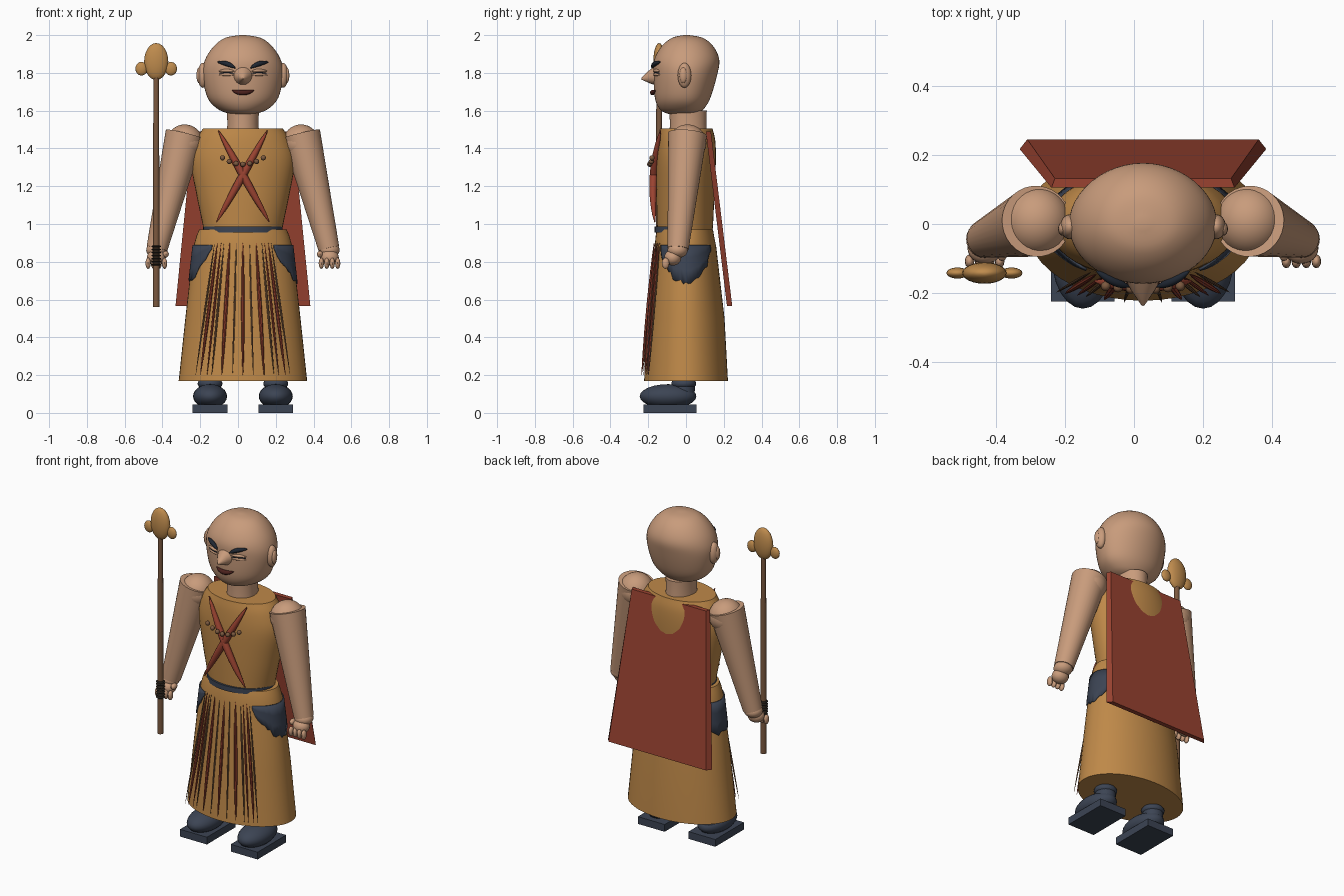
import bpy, bmesh, random
from math import sin, cos, pi, sqrt, radians
from mathutils import Vector, Matrix

if "Cube" in bpy.data.objects:
    bpy.data.objects.remove(bpy.data.objects["Cube"])
random.seed(4)
CX = 0.026  # the figure's own centre line


def material(name, r, g, b):
    m = bpy.data.materials.new(name)
    m.use_nodes = True
    m.diffuse_color = (r, g, b, 1)
    node = next(n for n in m.node_tree.nodes if n.type == 'BSDF_PRINCIPLED')
    node.inputs["Base Color"].default_value = (r, g, b, 1)
    node.inputs["Roughness"].default_value = 0.8
    return m


skin = material("skin", 0.58, 0.33, 0.2)
ochre = material("ochre cloth", 0.52, 0.25, 0.066)
red = material("red cloth", 0.32, 0.055, 0.03)
navy = material("navy cloth", 0.045, 0.058, 0.088)
wood = material("brown wood", 0.2, 0.1, 0.05)
gold = material("gourd", 0.52, 0.26, 0.075)
ink = material("brow ink", 0.014, 0.02, 0.032)
lip = material("dark lip", 0.07, 0.015, 0.012)
cord = material("dark cord", 0.02, 0.016, 0.012)


def finish(name, bm, mat, smooth=True):
    bmesh.ops.recalc_face_normals(bm, faces=bm.faces)
    me = bpy.data.meshes.new(name)
    bm.to_mesh(me)
    bm.free()
    me.materials.append(mat)
    ob = bpy.data.objects.new(name, me)
    bpy.context.collection.objects.link(ob)
    if smooth:
        bpy.ops.object.select_all(action='DESELECT')
        ob.select_set(True)
        bpy.context.view_layer.objects.active = ob
        bpy.ops.object.shade_smooth_by_angle(angle=radians(40))
    return ob


def loft(name, rings, mat, smooth=True):
    bm = bmesh.new()
    rows = [[bm.verts.new(p) for p in ring] for ring in rings]
    n = len(rows[0])
    for a, b in zip(rows, rows[1:]):
        for i in range(n):
            j = (i + 1) % n
            bm.faces.new((a[i], a[j], b[j], b[i]))
    bm.faces.new(rows[0])
    bm.faces.new(rows[-1])
    return finish(name, bm, mat, smooth)


def oval_point(a, hx, front, back):
    # front and back halves have separate depths
    return CX + hx * cos(a), sin(a) * (back if sin(a) > 0 else -front)


def ovals(profile, n=40):
    return [[(*oval_point(2 * pi * i / n, hx, f, b), z) for i in range(n)] for z, hx, f, b in profile]


def smooth_profile(p, steps=5):
    # Catmull-Rom through the profile rows
    p = [Vector(r) for r in p]
    out = []
    for i in range(len(p) - 1):
        a, b, c, d = p[max(i - 1, 0)], p[i], p[i + 1], p[min(i + 2, len(p) - 1)]
        for k in range(steps):
            t = k / steps
            out.append(b + (c - a) * t / 2 + (a * 2 - b * 5 + c * 4 - d) * t * t / 2
                       + (b * 3 - a - c * 3 + d) * t ** 3 / 2)
    return out + [p[-1]]


def tube(name, path, radii, mat, n=20):
    rings = []
    for i, p in enumerate(path):
        t = Vector(path[min(i + 1, len(path) - 1)]) - Vector(path[max(i - 1, 0)])
        q = t.to_track_quat('Z', 'Y')
        rings.append([Vector(p) + q @ Vector((cos(2 * pi * k / n), sin(2 * pi * k / n), 0)) * radii[i]
                      for k in range(n)])
    return loft(name, rings, mat)


def spindle(name, a, mid, b, r, mat, n=10):
    # curved stroke passing through mid, thin at both ends
    a, mid, b = Vector(a), Vector(mid), Vector(b)
    c = mid * 2 - (a + b) / 2
    ts = [i / 12 for i in range(13)]
    path = [a * (1 - t) ** 2 + c * 2 * t * (1 - t) + b * t * t for t in ts]
    return tube(name, path, [r * (0.12 + 0.88 * sin(pi * t) ** 0.7) if 0 < t < 1 else r * 0.12 for t in ts], mat, n)


def ellipsoid(name, c, size, mat, seg=24):
    bm = bmesh.new()
    bmesh.ops.create_uvsphere(bm, u_segments=seg, v_segments=seg // 2, radius=1,
                              matrix=Matrix.Translation(c) @ Matrix.Diagonal((*size, 1)))
    return finish(name, bm, mat)


# head and neck: height, half width, front, back
head = [(1.578, 0.03, -0.05, 0.03), (1.585, 0.075, -0.1, 0.06), (1.61, 0.135, -0.14, 0.095),
        (1.67, 0.188, -0.165, 0.13), (1.79, 0.214, -0.172, 0.165), (1.87, 0.2, -0.168, 0.176),
        (1.94, 0.155, -0.13, 0.145), (1.985, 0.095, -0.075, 0.09), (2.0, 0.015, -0.012, 0.015)]
loft("head", ovals(smooth_profile(head), 48), skin)
loft("neck", ovals([(1.44, 0.09, -0.09, 0.115), (1.53, 0.082, -0.085, 0.108), (1.6, 0.085, -0.088, 0.11)]), skin)
tube("nose", [(CX, -0.14, 1.785), (CX, -0.19, 1.777), (CX, -0.236, 1.768)], [0.062, 0.036, 0.004], skin, 16)
spindle("mouth", (CX - 0.058, -0.162, 1.707), (CX, -0.177, 1.695), (CX + 0.058, -0.162, 1.707), 0.014, lip)


def face_y(x, out):
    return -0.172 * sqrt(1 - (x / 0.21) ** 2) - out


for s, side in ((-1, "right"), (1, "left")):
    def at(x, y, z):
        return (CX + s * x, y, z)

    # face details
    spindle(side + "_eyebrow", at(0.04, face_y(0.04, 0.012), 1.825), at(0.085, face_y(0.085, 0.008), 1.848),
            at(0.135, face_y(0.135, 0.004), 1.857), 0.013, ink)
    for z, m, r in ((1.808, skin, 0.009), (1.797, ink, 0.004), (1.788, skin, 0.008)):
        spindle(side + "_eyelid", at(0.045, face_y(0.045, 0), z), at(0.085, face_y(0.085, 0.003), z + 0.004),
                at(0.13, face_y(0.13, 0), z), r, m)
    ellipsoid(side + "_ear", at(0.212, -0.008, 1.787), (0.028, 0.036, 0.066), skin)
    ellipsoid(side + "_ear_inner", at(0.232, -0.014, 1.787), (0.014, 0.02, 0.042), skin, 16)

    # arm
    ellipsoid(side + "_shoulder", at(0.308, 0.008, 1.43), (0.097, 0.1, 0.097), skin, 32)
    tube(side + "_arm", [at(0.308, 0.008, 1.475), at(0.455, -0.042, 0.87)], [0.103, 0.056], skin, 32)
    ellipsoid(side + "_wrist", at(0.458, -0.044, 0.862), (0.054, 0.054, 0.042), skin)
    ellipsoid(side + "_palm", at(0.458, -0.07, 0.822), (0.05, 0.045, 0.042), skin)
    ellipsoid(side + "_thumb", at(0.408, -0.082, 0.84), (0.016, 0.026, 0.018), skin, 12)
    for i in range(4):
        ellipsoid(side + "_finger", at(0.415 + 0.029 * i, -0.108, 0.792), (0.014, 0.02, 0.03), skin, 12)

    # leg, shoe and sole
    tube(side + "_leg", [at(0.174, -0.012, 0.08), at(0.174, -0.012, 0.3)], [0.058, 0.06], navy)
    ellipsoid(side + "_ankle", at(0.174, -0.012, 0.155), (0.066, 0.066, 0.035), navy)
    ellipsoid(side + "_shoe", at(0.174, -0.095, 0.088), (0.09, 0.15, 0.064), navy)
    loft(side + "_sole", [[at(0.082, -0.225, z), at(0.266, -0.225, z), at(0.266, 0.055, z), at(0.082, 0.055, z)]
                          for z in (0, 0.045)], navy, False)

# torso
torso = [(0.9, 0.2, -0.15, 0.13), (0.98, 0.21, -0.153, 0.142), (1.15, 0.245, -0.157, 0.15),
         (1.33, 0.275, -0.157, 0.158), (1.44, 0.25, -0.15, 0.155), (1.505, 0.212, -0.138, 0.14)]
loft("torso", ovals(smooth_profile(torso)), ochre)

# skirt, belt and side patches
skirt = [(0.17, 0.34, -0.222, 0.222), (0.5, 0.305, -0.198, 0.204), (0.88, 0.262, -0.166, 0.16),
         (0.94, 0.245, -0.16, 0.148), (0.97, 0.232, -0.152, 0.143)]
loft("skirt", ovals(skirt, 48), ochre)
loft("belt", ovals([(0.955, 0.21, -0.166, 0.08), (0.986, 0.21, -0.166, 0.08)]), navy)


def skirt_at(z, a, out):
    (z0, *p), (z1, *q) = skirt[1:3]
    t = (z - z0) / (z1 - z0)
    hx, f, b = (u + (v - u) * t for u, v in zip(p, q))
    return (*oval_point(a, hx + out, f - out, b + out), z)


for s, side in ((-1, "right"), (1, "left")):
    bm = bmesh.new()
    cols = []
    for i in range(25):
        u = i / 12 - 1
        drop = 0.165 * (1 - abs(u) ** 2.2) + 0.03 + random.uniform(-0.016, 0.016)
        a = radians(52 * u)
        a = a if s > 0 else pi - a
        cols.append([bm.verts.new(skirt_at(0.89 - drop * k / 3, a, 0.006)) for k in range(4)])
    for c, d in zip(cols, cols[1:]):
        for k in range(3):
            bm.faces.new((c[k], d[k], d[k + 1], c[k + 1]))
    patch = finish(side + "_patch", bm, navy)
    patch.modifiers.new("thickness", 'SOLIDIFY').thickness = 0.008

# hanging strips fanned over the skirt front: top offset, bottom offset
strips = [(0, 0, red, 0.009)]
for t, b, m, r in ((0.07, 0.112, red, 0.01), (0.135, 0.225, red, 0.009), (0.035, 0.055, wood, 0.005),
                   (0.1, 0.165, wood, 0.006), (0.115, 0.19, red, 0.006), (0.15, 0.25, wood, 0.005)):
    strips += [(t, b, m, r), (-t, -b, m, r)]
for t, b, m, r in strips:
    top = Vector((CX + t, -0.166 * sqrt(1 - (t / 0.262) ** 2) - 0.003, 0.9))
    end = Vector((CX + b, -0.235 + 0.15 * abs(b), 0.2))
    spindle("skirt_strip", top, (top + end) / 2, end, r, m, 8)

# crossed chest sashes and beads
for s in (-1, 1):
    spindle("chest_sash", (CX + s * 0.13, -0.135, 1.495), (CX - s * 0.005, -0.172, 1.25),
            (CX - s * 0.14, -0.165, 1.01), 0.021, red, 14)
for i in range(-3, 4):
    ellipsoid("bead", (CX + 0.036 * i, -0.192 + 0.004 * abs(i), 1.316 + 0.0038 * i * i), (0.014,) * 3, wood, 12)

# cape
loft("cape", [[(CX - hi, yi, z), (CX + hi, yi, z), (CX + ho, yo, z), (CX - ho, yo, z)]
              for z, hi, yi, ho, yo in ((0.565, 0.357, 0.217, 0.335, 0.245), (1.49, 0.265, 0.105, 0.255, 0.132))],
     red, False)

# staff with gourd top and cord grip
SX, SY = -0.433, -0.142
tube("staff", [(SX, SY, 0.56), (SX, SY, 1.82)], [0.018, 0.015], wood, 16)
ellipsoid("gourd_top", (SX, SY, 1.86), (0.064, 0.031, 0.098), gold)
for s in (-1, 1):
    ellipsoid("gourd_side", (SX + s * 0.078, SY, 1.822), (0.032, 0.016, 0.036), gold)
for i in range(7):
    z = 0.785 + 0.016 * i
    tube("grip_cord", [(SX, SY, z - 0.006), (SX, SY, z), (SX, SY, z + 0.006)], [0.019, 0.026, 0.019], cord, 16)
